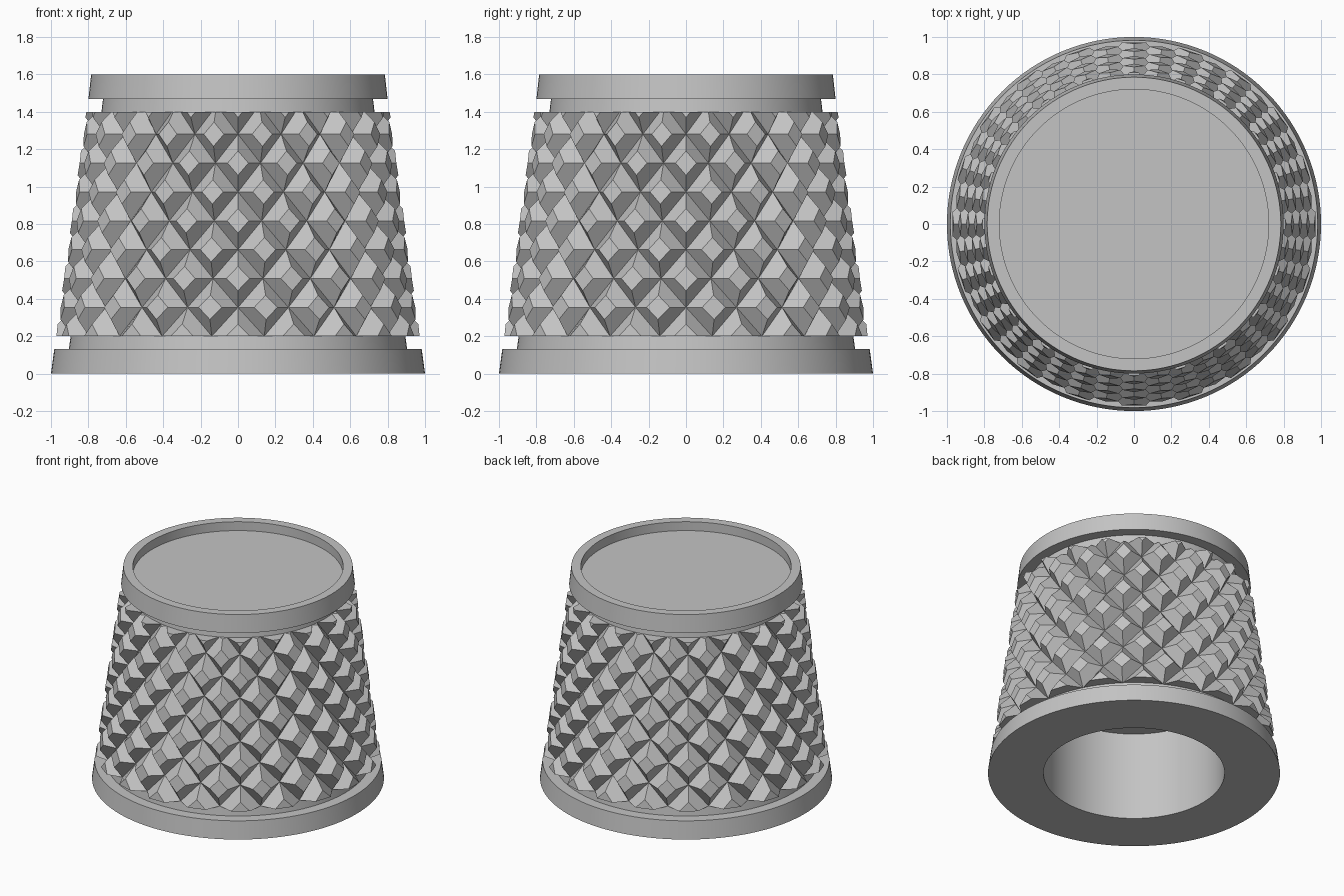
import bpy, bmesh, math

cube = bpy.data.objects.get("Cube")
if cube:
    bpy.data.objects.remove(cube, do_unlink=True)

# One plain grey for the whole knob
grey = bpy.data.materials.new("matte grey")
grey.use_nodes = True
colour = (0.55, 0.55, 0.55, 1)
grey.diffuse_color = colour
grey.node_tree.nodes["Principled BSDF"].inputs["Base Color"].default_value = colour


def finish(bm, name):
    mesh = bpy.data.meshes.new(name)
    bm.to_mesh(mesh)
    bm.free()
    obj = bpy.data.objects.new(name, mesh)
    bpy.context.collection.objects.link(obj)
    mesh.materials.append(grey)
    return obj


def polar(radius, degrees, z):
    a = math.radians(degrees)
    return (radius * math.cos(a), radius * math.sin(a), z)


def lathe(name, profile, segments=128):
    bm = bmesh.new()
    verts = [bm.verts.new((r, 0, z)) for r, z in profile]
    edges = [bm.edges.new(pair) for pair in zip(verts, verts[1:])]
    bmesh.ops.spin(bm, geom=verts + edges, axis=(0, 0, 1), cent=(0, 0, 0),
                   angle=math.tau, steps=segments)
    bmesh.ops.remove_doubles(bm, verts=bm.verts, dist=1e-5)
    bmesh.ops.recalc_face_normals(bm, faces=bm.faces)
    obj = finish(bm, name)
    bpy.ops.object.select_all(action='DESELECT')
    obj.select_set(True)
    bpy.context.view_layer.objects.active = obj
    bpy.ops.object.shade_smooth_by_angle(angle=math.radians(30))


# Heights of the textured zone and its two guiding cones
LOW, HIGH = 0.2, 1.4


def crest(z):
    return 0.973 - 0.1345 * (z - LOW)


def valley(z):
    return 0.895 - 0.1375 * (z - LOW)


# Body: blind bore, bottom band, collars, core, top band and dished top
lathe("knob_body", [
    (0, 0.667), (0.62, 0.667), (0.62, 0),
    (1.0, 0), (0.982, 0.133), (0.904, 0.133),
    (valley(LOW), LOW), (0.86, LOW), (0.69, HIGH), (valley(HIGH), HIGH),
    (0.722, 1.467), (0.8, 1.467), (0.785, 1.6),
    (0.72, 1.6), (0.72, 1.533), (0, 1.533),
])

# Knurled grip: staggered flat-topped diamond studs
COLUMNS = 20
HALF = 180 / COLUMNS
ROW = (HIGH - LOW) * HALF / 70
FLAT = 0.42


def diamond(bm, angle, z, scale, radius):
    corners = [(1, 0), (0, 1), (-1, 0), (0, -1)]
    return [bm.verts.new(polar(radius(z + v * ROW * scale),
                               angle + u * HALF * scale,
                               z + v * ROW * scale)) for u, v in corners]


bm = bmesh.new()
for row in range(9):
    for col in range(COLUMNS):
        angle = HALF * (2 * col + row % 2)
        z = LOW + ROW * row
        base = diamond(bm, angle, z, 1, valley)
        top = diamond(bm, angle, z, FLAT, crest)
        bm.faces.new(top)
        for i in range(4):
            j = (i + 1) % 4
            bm.faces.new((base[i], base[j], top[j], top[i]))
bmesh.ops.remove_doubles(bm, verts=bm.verts, dist=1e-4)

# Trim flat at both ends, then close the ends inward to the core
for height, normal in ((LOW, (0, 0, -1)), (HIGH, (0, 0, 1))):
    geom = bm.verts[:] + bm.edges[:] + bm.faces[:]
    bmesh.ops.bisect_plane(bm, geom=geom, dist=1e-5, plane_co=(0, 0, height),
                           plane_no=normal, clear_outer=True)
for height in (LOW, HIGH):
    ends = [e for e in bm.edges if e.is_boundary
            and all(abs(v.co.z - height) < 1e-3 for v in e.verts)]
    made = bmesh.ops.extrude_edge_only(bm, edges=ends)["geom"]
    for v in made:
        if isinstance(v, bmesh.types.BMVert):
            shrink = (valley(height) - 0.02) / v.co.xy.length
            v.co.x *= shrink
            v.co.y *= shrink
bmesh.ops.recalc_face_normals(bm, faces=bm.faces)
finish(bm, "knurled_grip")
